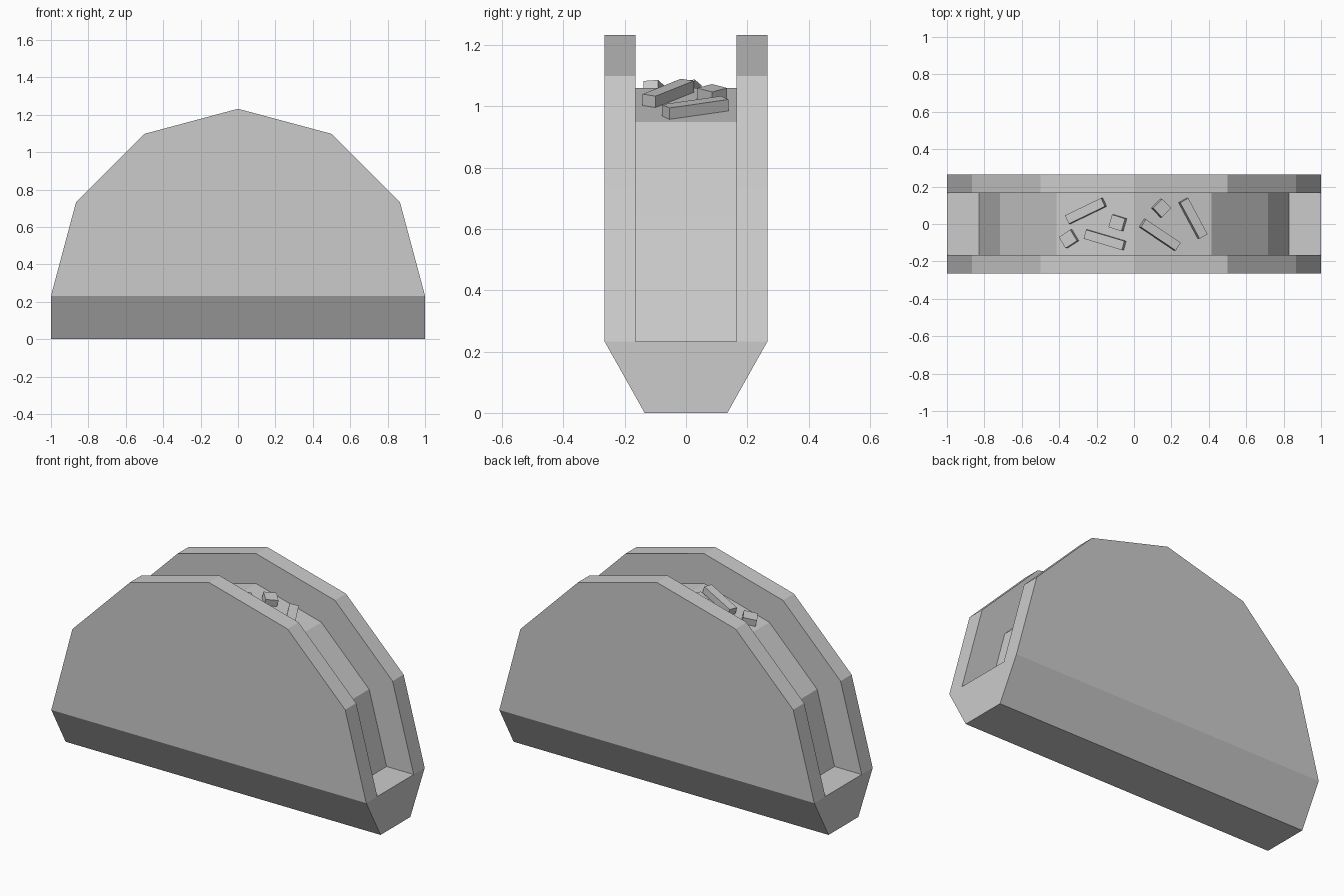
import bpy, bmesh, math
from mathutils import Matrix

if "Cube" in bpy.data.objects:
    bpy.data.objects.remove(bpy.data.objects["Cube"])

BASE_Z = 0.232
OUT, INN = 0.265, 0.165


def prism(name, profile, a, b, place):
    """Extrude a 2D profile from a to b; place(u, v, w) gives the 3D point."""
    bm = bmesh.new()
    ends = [[bm.verts.new(place(u, v, w)) for u, v in profile] for w in (a, b)]
    n = len(profile)
    bm.faces.new(ends[0])
    bm.faces.new(ends[1][::-1])
    for i in range(n):
        j = (i + 1) % n
        bm.faces.new((ends[0][i], ends[1][i], ends[1][j], ends[0][j]))
    bmesh.ops.recalc_face_normals(bm, faces=bm.faces[:])
    return finish(name, bm)


def finish(name, bm):
    me = bpy.data.meshes.new(name)
    bm.to_mesh(me)
    bm.free()
    ob = bpy.data.objects.new(name, me)
    bpy.context.collection.objects.link(ob)
    return ob


def half_disc(r):
    return [(r * math.cos(math.radians(30 * i)), BASE_Z + r * math.sin(math.radians(30 * i)))
            for i in range(7)]


def along_y(u, v, w):
    return (u, w, v)


def along_x(u, v, w):
    return (w, u, v)


# Folded shell: two walls and a tapered base
prism("shell_front_wall", half_disc(1.0), -OUT, -INN, along_y)
prism("shell_back_wall", half_disc(1.0), INN, OUT, along_y)
prism("shell_base", [(-0.135, 0), (0.135, 0), (OUT, BASE_Z), (-OUT, BASE_Z)], -1, 1, along_x)

# Filling between the walls
R = 0.828
prism("filling", half_disc(R), -INN, INN, along_y)

# Topping pieces lying on the two sloping top facets: x, y, turn, length, width
pieces = [
    (-0.257, 0.070, 25, 0.22, 0.05),
    (-0.155, -0.085, -16, 0.22, 0.05),
    (0.138, -0.058, -33, 0.23, 0.05),
    (0.315, 0.030, -61, 0.22, 0.05),
    (-0.087, 0.006, -17, 0.075, 0.07),
    (-0.348, -0.080, 32, 0.075, 0.07),
    (0.145, 0.085, 45, 0.07, 0.07),
]
SLOPE = math.radians(15)
for k, (x, y, turn, length, width) in enumerate(pieces, 1):
    z = BASE_Z + R - abs(x) * math.tan(SLOPE) + 0.018
    bm = bmesh.new()
    bmesh.ops.create_cube(bm, size=1, matrix=(
        Matrix.Translation((x, y, z))
        @ Matrix.Rotation(math.copysign(SLOPE, x), 4, 'Y')
        @ Matrix.Rotation(math.radians(turn), 4, 'Z')
        @ Matrix.Diagonal((length, width, 0.042, 1))))
    finish(f"topping_piece_{k}", bm)
